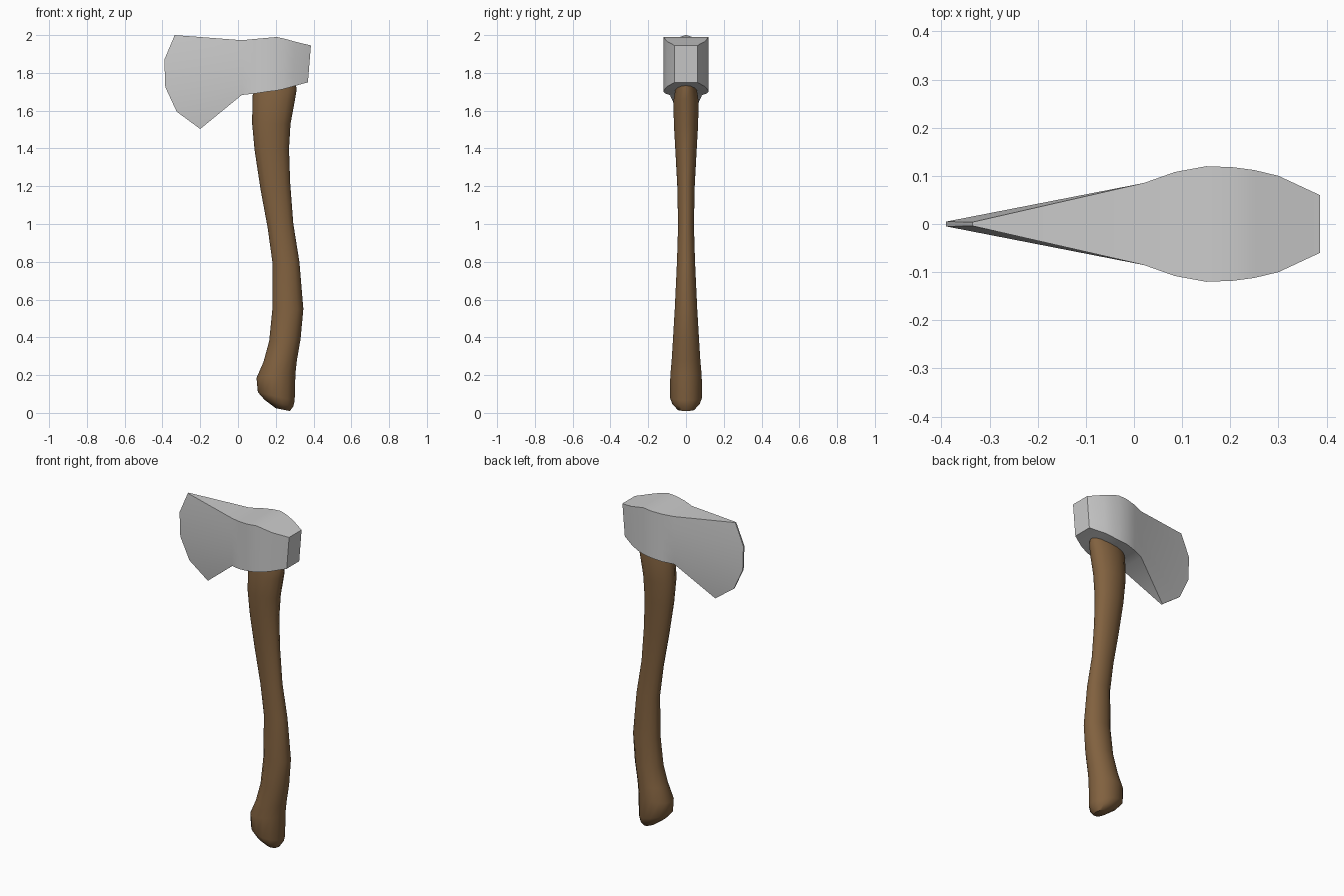
import bpy, bmesh, math
from mathutils import Vector

if "Cube" in bpy.data.objects:
    bpy.data.objects.remove(bpy.data.objects["Cube"])


def loft(name, rings, color=None, angle=40):
    """Skin a list of equal-length rings and cap both ends."""
    bm = bmesh.new()
    vs = [[bm.verts.new(p) for p in r] for r in rings]
    n = len(vs[0])
    for a, b in zip(vs, vs[1:]):
        for i in range(n):
            j = (i + 1) % n
            bm.faces.new((a[i], a[j], b[j], b[i]))
    return bm, vs


def finish(name, bm, color=None, angle=40):
    bmesh.ops.recalc_face_normals(bm, faces=bm.faces)
    me = bpy.data.meshes.new(name)
    bm.to_mesh(me)
    bm.free()
    ob = bpy.data.objects.new(name, me)
    bpy.context.collection.objects.link(ob)
    if color:
        mat = bpy.data.materials.new(name + "_color")
        mat.diffuse_color = color
        mat.use_nodes = True
        mat.node_tree.nodes["Principled BSDF"].inputs["Base Color"].default_value = mat.diffuse_color
        me.materials.append(mat)
    bpy.ops.object.select_all(action='DESELECT')
    ob.select_set(True)
    bpy.context.view_layer.objects.active = ob
    bpy.ops.object.shade_smooth_by_angle(angle=math.radians(angle))
    return ob


# Handle: tilted oval rings given by left point, right point, half depth
handle = [
    (.20, .025, .275, .01, .045), (.14, .07, .293, .035, .075),
    (.105, .11, .30, .065, .088), (.098, .185, .304, .21, .085),
    (.135, .27, .312, .28, .078), (.165, .38, .331, .39, .071),
    (.182, .55, .346, .55, .061), (.182, .80, .325, .80, .049),
    (.157, .98, .293, 1.0, .043), (.12, 1.18, .276, 1.22, .047),
    (.088, 1.39, .27, 1.40, .058), (.075, 1.53, .278, 1.53, .066),
    (.076, 1.64, .302, 1.66, .068), (.08, 1.72, .31, 1.71, .058),
    (.09, 1.80, .30, 1.80, .05)]
SIDES = 14
rings = []
for xl, zl, xr, zr, hy in handle:
    left, right = Vector((xl, 0, zl)), Vector((xr, 0, zr))
    mid, half = (left + right) / 2, (right - left) / 2
    rings.append([mid + half * math.cos(t) + Vector((0, hy * math.sin(t), 0))
                  for t in (2 * math.pi * i / SIDES for i in range(SIDES))])
bm, vs = loft("handle", rings)
bm.faces.new(vs[0])
bm.faces.new(vs[-1])
finish("handle", bm, (.22, .12, .05, 1), 60)

# Head: columns of five levels, mirrored front to back; (x, z) top and bottom
LEVELS = 5
body = [
    (.386, 1.945, .37, 1.75, .06), (.30, 1.966, .29, 1.728, .1),
    (.25, 1.98, .24, 1.714, .112), (.205, 1.99, .20, 1.706, .118),
    (.15, 1.985, .15, 1.70, .12), (.085, 1.979, .085, 1.69, .108),
    (.02, 1.973, .02, 1.683, .085)]
columns = []
for xt, zt, xb, zb, hy in body:
    columns.append([(xt + (xb - xt) * i / (LEVELS - 1),
                     zt + (zb - zt) * i / (LEVELS - 1), hy)
                    for i in range(LEVELS)])

# Flared cutting edge
columns.append([(-.335, 2.0, .004), (-.39, 1.87, .005), (-.385, 1.725, .005),
                (-.325, 1.595, .004), (-.2, 1.503, .004)])

rings = [[(x, y, z) for x, z, y in c] + [(x, -y, z) for x, z, y in reversed(c)]
         for c in columns]
bm, vs = loft("head", rings)
for ring in (vs[0], vs[-1]):
    for i in range(LEVELS - 1):
        bm.faces.new((ring[i], ring[i + 1], ring[-2 - i], ring[-1 - i]))
finish("axe_head", bm, None, 50)
